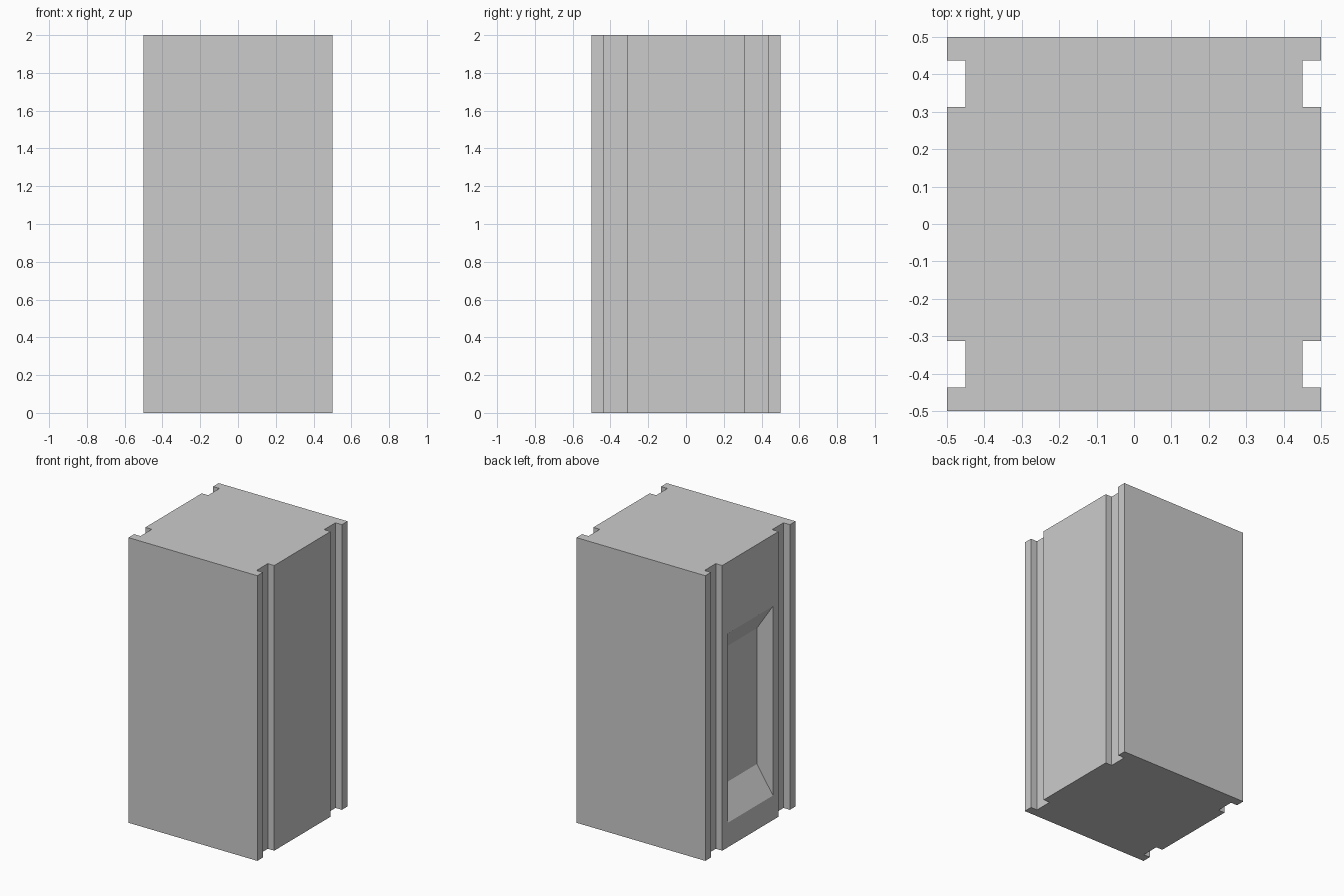
import bpy, bmesh

if "Cube" in bpy.data.objects:
    bpy.data.objects.remove(bpy.data.objects["Cube"])


def prism(name, points, direction):
    """Extrude a flat outline along a direction into a closed solid."""
    bm = bmesh.new()
    face = bm.faces.new([bm.verts.new(p) for p in points])
    ext = bmesh.ops.extrude_face_region(bm, geom=[face])
    moved = [g for g in ext["geom"] if isinstance(g, bmesh.types.BMVert)]
    bmesh.ops.translate(bm, verts=moved, vec=direction)
    bmesh.ops.recalc_face_normals(bm, faces=bm.faces)
    mesh = bpy.data.meshes.new(name)
    bm.to_mesh(mesh)
    bm.free()
    obj = bpy.data.objects.new(name, mesh)
    bpy.context.collection.objects.link(obj)
    return obj


# Block outline: one quarter with its groove, mirrored to all four corners
quarter = [(0.5, 0.3125), (0.45, 0.3125), (0.45, 0.4375), (0.5, 0.4375), (0.5, 0.5)]
right = [(x, -y) for x, y in reversed(quarter)] + quarter
outline = right + [(-x, y) for x, y in reversed(right)]
block = prism("grooved_block", [(x, y, 0) for x, y in outline], (0, 0, 2))

# Recess in the left side: straight sides, sloped top and bottom
# (the wedge carries on past the surface with the same slope)
slope = 0.1875 / 0.125
x_out, x_in = -0.54, -0.375
over = 0.04 * slope
section = [(x_out, 0.172 - over), (x_in, 0.3595), (x_in, 1.3125), (x_out, 1.5 + over)]
cutter = prism("recess_cutter", [(x, -0.25, z) for x, z in section], (0, 0.5, 0))
cutter.hide_render = True
cutter.hide_set(True)

cut = block.modifiers.new("recess", 'BOOLEAN')
cut.operation = 'DIFFERENCE'
cut.solver = 'EXACT'
cut.object = cutter
